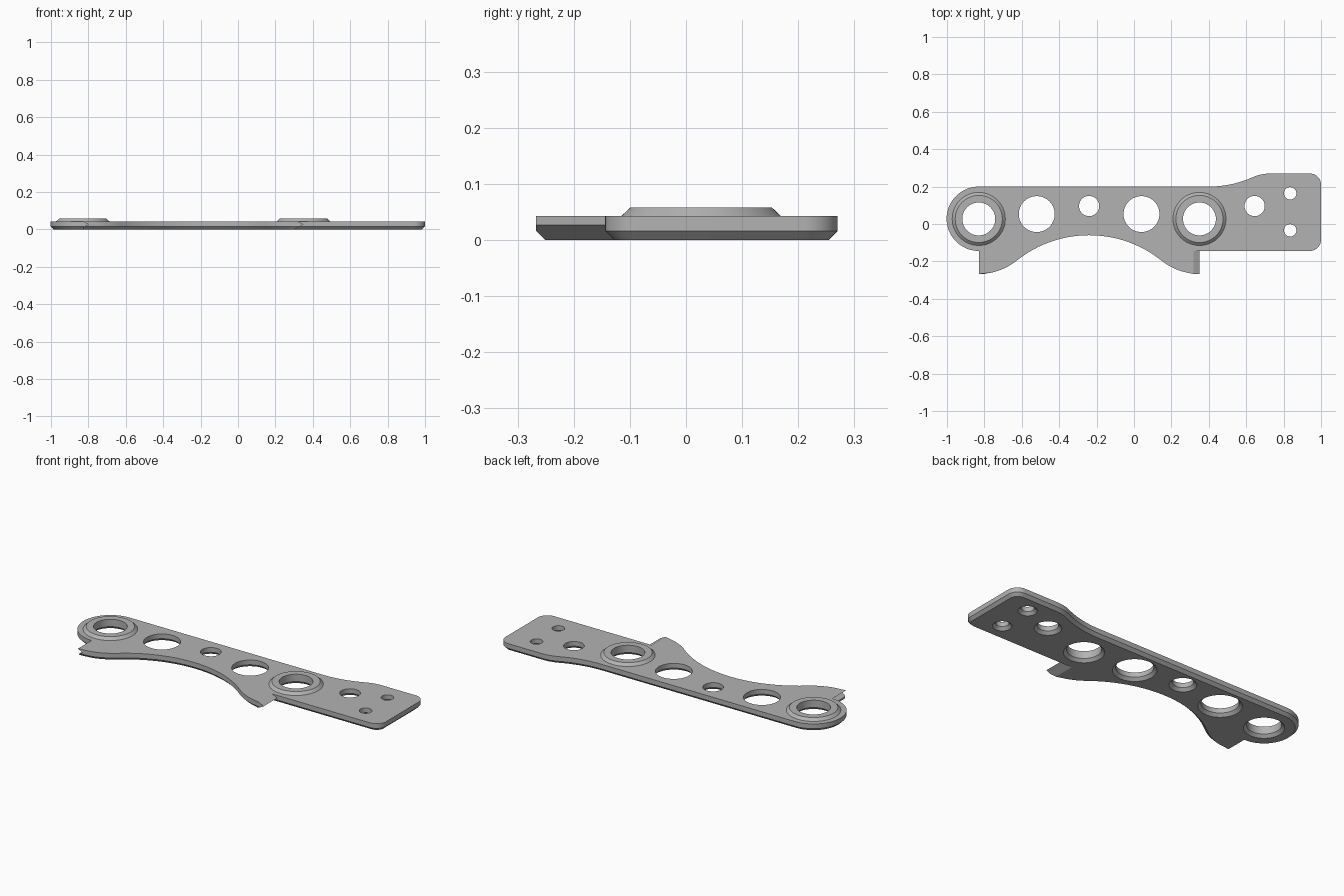
import bpy, bmesh, math
from mathutils import Vector

cube = bpy.data.objects.get("Cube")
if cube:
    bpy.data.objects.remove(cube, do_unlink=True)

CHAMFER, TOP = 0.016, 0.043
SEG = 64

grey = bpy.data.materials.new("plain_grey")
grey.use_nodes = True
colour = (0.45, 0.45, 0.45, 1)
grey.diffuse_color = colour
grey.node_tree.nodes["Principled BSDF"].inputs["Base Color"].default_value = colour


def add_object(name, bm):
    bmesh.ops.recalc_face_normals(bm, faces=bm.faces)
    mesh = bpy.data.meshes.new(name)
    bm.to_mesh(mesh)
    bm.free()
    mesh.materials.append(grey)
    obj = bpy.data.objects.new(name, mesh)
    bpy.context.collection.objects.link(obj)
    return obj


def activate(obj):
    bpy.ops.object.select_all(action="DESELECT")
    obj.select_set(True)
    bpy.context.view_layer.objects.active = obj


def arc(cx, cy, r, start, end, n):
    """Points on a circle, angles in degrees."""
    angles = [math.radians(start + (end - start) * i / n) for i in range(n + 1)]
    return [Vector((cx + r * math.cos(a), cy + r * math.sin(a))) for a in angles]


def s_curve(x0, y0, x1, y1, r0, n=12):
    """Two tangent arcs, level at both ends; r0 is the first radius."""
    dx, dy = abs(x1 - x0), abs(y1 - y0)
    sx, sy = math.copysign(1, x1 - x0), math.copysign(1, y1 - y0)
    turn = 2 * math.atan2(dy, dx)
    r1 = dx / math.sin(turn) - r0
    steps = [turn * i / n for i in range(n + 1)]
    first = [Vector((x0 + sx * r0 * math.sin(a), y0 + sy * r0 * (1 - math.cos(a)))) for a in steps]
    last = [Vector((x1 - sx * r1 * math.sin(a), y1 - sy * r1 * (1 - math.cos(a)))) for a in steps]
    return first + last[::-1][1:]


def inset(points, skip, d):
    """Move each edge inward by d, except edges whose start index is in skip."""
    out = []
    count = len(points)
    for i, p in enumerate(points):
        e0 = (p - points[i - 1]).normalized()
        e1 = (points[(i + 1) % count] - p).normalized()
        n0, n1 = Vector((-e0.y, e0.x)), Vector((-e1.y, e1.x))
        d0 = 0 if (i - 1) % count in skip else d
        d1 = 0 if i in skip else d
        det = n0.x * n1.y - n0.y * n1.x
        if abs(det) < 0.02:
            out.append(p + (n0 + n1).normalized() * max(d0, d1))
        else:
            out.append(p + Vector((d0 * n1.y - d1 * n0.y, d1 * n0.x - d0 * n1.x)) / det)
    return out


# Plate outline, counter-clockwise from the left fin root
MID, HALF, TIP_Y = -0.24, 0.59, -0.267
wave = s_curve(MID, -0.06, MID + HALF, TIP_Y, 0.62)
wave = [p for p in wave if p.x < MID + 0.53] + [wave[-1]]
mirrored = [Vector((2 * MID - p.x, p.y)) for p in wave]
left_x, right_x = MID - HALF, MID + HALF
low, high, far = -0.144, 0.2, 0.27
outline = [Vector((left_x, low))] + mirrored[::-1] + wave[1:]
right_tip = len(outline) - 1
outline.append(Vector((right_x, low)))
outline += arc(0.94, low + 0.06, 0.06, -90, 0, 10)
outline += arc(0.94, far - 0.06, 0.06, 0, 90, 10)
outline += s_curve(0.73, far, 0.4, high, 0.24)
end_r = (high - low) / 2
outline += arc(left_x, low + end_r, end_r, 90, 270, 40)[:-1]

# Plate layers: height, inset, tongue shift on right fin, groove shift on left fin
layers = [(0, CHAMFER, -0.048, 0), (0.01, 0.006, -0.03, 0),
          (CHAMFER, 0, -0.02, 0.011), (0.027, 0, 0, 0.028), (TOP, 0, -0.032, 0)]
bm = bmesh.new()
rings = []
for z, d, tongue, groove in layers:
    pts = inset(outline, {0, right_tip}, d)
    for i in (0, 1):
        pts[i].x += groove
    for i in (right_tip, right_tip + 1):
        pts[i].x += tongue
    rings.append([bm.verts.new((p.x, p.y, z)) for p in pts])
for a, b in zip(rings, rings[1:]):
    for i in range(len(a)):
        j = (i + 1) % len(a)
        bm.faces.new((a[i], a[j], b[j], b[i]))
bm.faces.new(rings[0][::-1])
bm.faces.new(rings[-1])
plate = add_object("link_plate", bm)


def revolve(bm, x, y, profile, closed):
    """Turn (radius, height) points around a vertical axis."""
    loops = []
    for r, z in profile:
        loops.append([bm.verts.new((p.x, p.y, z)) for p in arc(x, y, r, 0, 360, SEG)[:-1]])
    pairs = list(zip(loops, loops[1:])) + ([(loops[-1], loops[0])] if closed else [])
    for a, b in pairs:
        for i in range(SEG):
            j = (i + 1) % SEG
            bm.faces.new((a[i], a[j], b[j], b[i]))
    if not closed:
        bm.faces.new(loops[0][::-1])
        bm.faces.new(loops[-1])


# Holes, widened at the underside
boss_y, boss_hole = 0.027, 0.088
holes = [(left_x, boss_y, boss_hole), (right_x, boss_y, boss_hole),
         (-0.52, 0.053, 0.096), (0.04, 0.053, 0.096),
         (MID, 0.096, 0.054), (0.645, 0.096, 0.054),
         (0.835, 0.164, 0.033), (0.835, -0.034, 0.033)]
bm = bmesh.new()
for x, y, r in holes:
    revolve(bm, x, y, [(r + 2 * CHAMFER, -CHAMFER), (r, CHAMFER), (r, 0.1)], False)
cutter = add_object("hole_cutter", bm)
cutter.hide_render = True
activate(plate)
cut = plate.modifiers.new("holes", "BOOLEAN")
cut.operation, cut.solver, cut.object = "DIFFERENCE", "EXACT", cutter
bpy.ops.object.modifier_apply(modifier=cut.name)
bpy.data.objects.remove(cutter, do_unlink=True)
parts = [plate]

# Raised collars around the pivot holes
for name, x in (("right_collar", left_x), ("left_collar", right_x)):
    bm = bmesh.new()
    revolve(bm, x, boss_y, [(0.142, TOP), (0.126, 0.058), (boss_hole, 0.058), (boss_hole, TOP)], True)
    parts.append(add_object(name, bm))

for part in parts:
    activate(part)
    bpy.ops.object.shade_smooth_by_angle(angle=math.radians(25))
